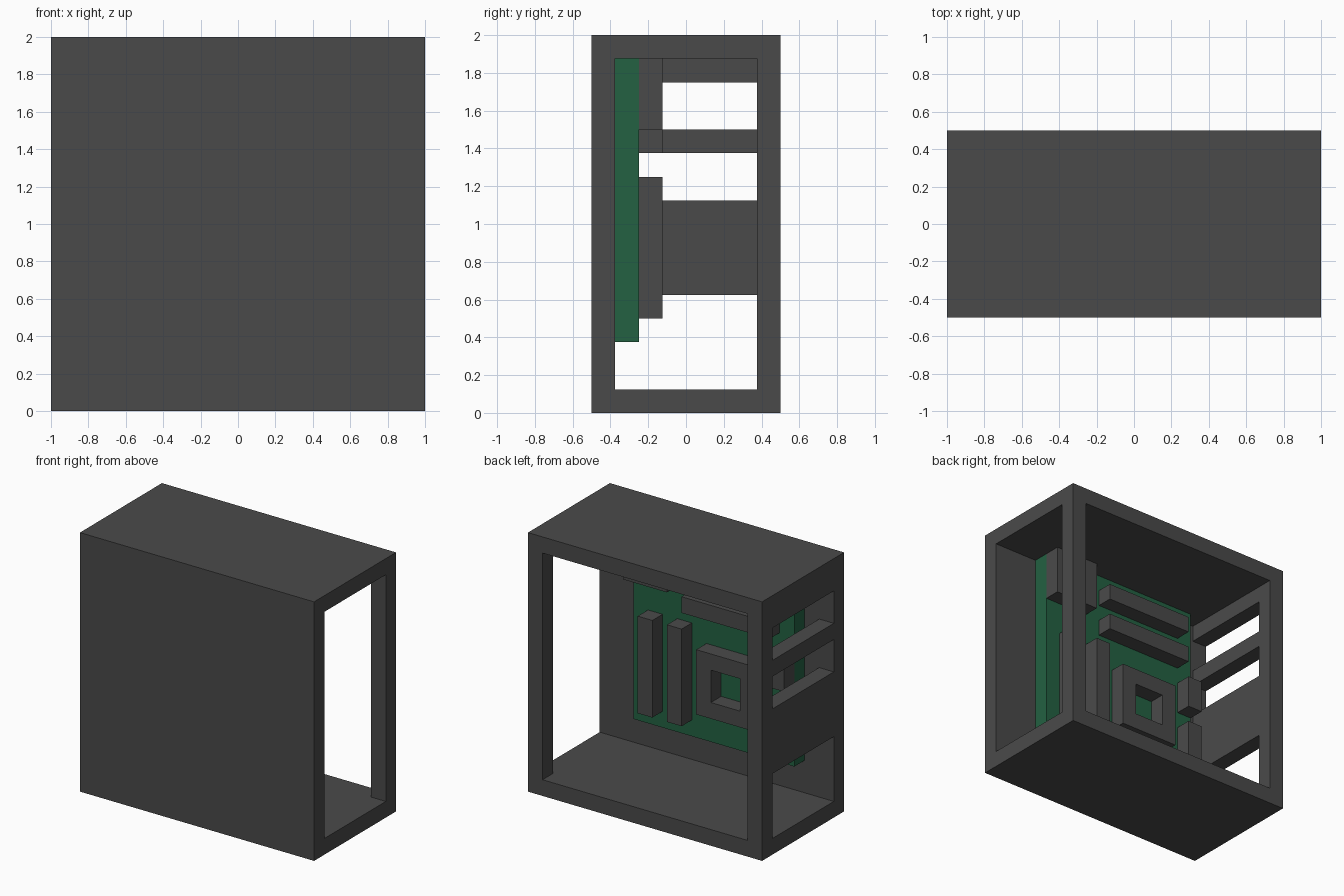
import bpy, bmesh, math

if "Cube" in bpy.data.objects:
    bpy.data.objects.remove(bpy.data.objects["Cube"], do_unlink=True)


def material(name, rgb):
    m = bpy.data.materials.new(name)
    m.use_nodes = True
    m.diffuse_color = (*rgb, 1)
    m.node_tree.nodes["Principled BSDF"].inputs["Base Color"].default_value = (*rgb, 1)
    return m


GREY = material("dark grey metal", (0.0685, 0.0685, 0.0685))
GREEN = material("circuit board green", (0.0168, 0.119, 0.0545))


def box(name, xs, ys, zs, mat=GREY):
    """Box between (min, max) pairs on each axis."""
    bm = bmesh.new()
    bmesh.ops.create_cube(bm, size=1)
    for v in bm.verts:
        v.co = [sum(r) / 2 + c * (r[1] - r[0]) for c, r in zip(v.co, (xs, ys, zs))]
    me = bpy.data.meshes.new(name)
    bm.to_mesh(me)
    bm.free()
    me.materials.append(mat)
    ob = bpy.data.objects.new(name, me)
    bpy.context.collection.objects.link(ob)
    return ob


def cut(ob, *ranges):
    """Remove a box-shaped volume from an object and merge flat faces."""
    cutter = box("cutter", *ranges)
    cutter.hide_render = True
    mod = ob.modifiers.new("opening", "BOOLEAN")
    mod.operation, mod.solver, mod.object = "DIFFERENCE", "EXACT", cutter
    bpy.context.view_layer.objects.active = ob
    bpy.ops.object.modifier_apply(modifier=mod.name)
    bpy.data.objects.remove(cutter, do_unlink=True)
    bm = bmesh.new()
    bm.from_mesh(ob.data)
    bmesh.ops.remove_doubles(bm, verts=bm.verts, dist=1e-4)
    bmesh.ops.dissolve_limit(bm, angle_limit=math.radians(1), verts=bm.verts, edges=bm.edges)
    bm.to_mesh(ob.data)
    bm.free()


# Case: hollow shell, open at the left side and the back, slotted on the right side
INNER_Y, INNER_Z = (-0.375, 0.375), (0.125, 1.875)
case = box("case", (-1, 1), (-0.5, 0.5), (0, 2))
cut(case, (-0.875, 1.2), INNER_Y, INNER_Z)
cut(case, (-0.875, 0.875), (0.1, 0.7), INNER_Z)
for zs in [(0.125, 0.625), (1.125, 1.375), (1.5, 1.75)]:
    cut(case, (-1.2, -0.7), INNER_Y, zs)

# Circuit board on the inside of the front panel
box("circuit_board", (-0.75, 0.625), (-0.375, -0.25), (0.375, 1.875), GREEN)

# Components standing on the board
PART_Y = (-0.25, -0.125)
socket = box("processor_socket", (-0.5, 0), PART_Y, (0.625, 1.125))
cut(socket, (-0.375, -0.125), (-0.25, 0), (0.75, 1.0))
for i, x in enumerate((0.125, 0.375)):
    box(f"memory_stick_{i + 1}", (x, x + 0.125), PART_Y, (0.5, 1.25))
for i, z in enumerate((1.375, 1.625)):
    box(f"expansion_slot_{i + 1}", (-0.625, 0.125), PART_Y, (z, z + 0.125))
box("chipset_block", (0.25, 0.625), PART_Y, (1.5, 1.875))
for i, zs in enumerate([(0.5, 0.875), (1.0, 1.25)]):
    box(f"port_block_{i + 1}", (-0.75, -0.625), PART_Y, zs)
